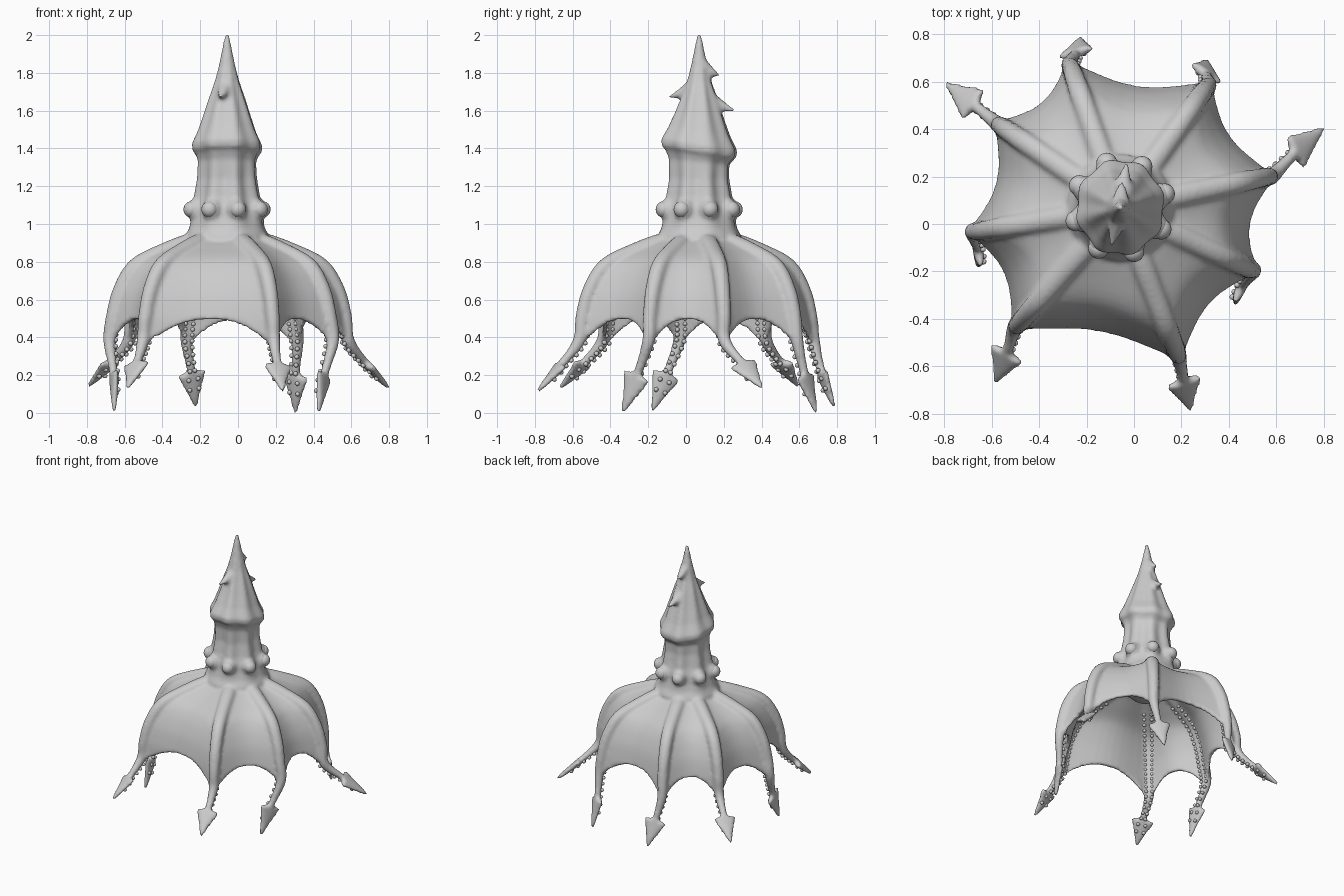
import bpy, bmesh
from math import sin, cos, pi, radians
from mathutils import Vector, Matrix

if "Cube" in bpy.data.objects:
    bpy.data.objects.remove(bpy.data.objects["Cube"])

CX, CY = -0.058, 0.07                       # body axis
C = Vector((CX, CY, 0))
UP = Vector((0, 0, 1))
# per arm: knee x, y, then tip x, y, z
ARMS = [(.61, .21, .80, .405, .13), (.33, .61, .305, .69, .0), (-.28, .70, -.225, .785, .03),
        (-.60, .44, -.795, .595, .14), (-.705, -.04, -.655, -.18, .01), (-.52, -.46, -.585, -.67, .13),
        (.20, -.59, .238, -.785, .115), (.525, -.21, .425, -.335, .0)]
# fraction of reach and height along the arched part of an arm
ARCH = [(.12, .93), (.30, .92), (.53, .865), (.78, .78), (.91, .65), (.97, .51), (1, .38)]
# position along arm, half width, half thickness (flat spade from 7 to 8)
SIZE = [(0, .05, .03), (3, .045, .04), (5, .038, .038), (6, .034, .034), (6.6, .026, .026),
        (6.97, .023, .023), (7.03, .08, .022), (7.12, .078, .022), (7.35, .055, .02),
        (7.6, .032, .017), (8, .007, .009)]


def lerp_table(table, x):
    for a, b in zip(table, table[1:]):
        if x <= b[0]:
            k = (x - a[0]) / (b[0] - a[0])
            return [p + (q - p) * k for p, q in zip(a[1:], b[1:])]
    return list(table[-1][1:])


def spline(P, u):
    i = min(int(u), len(P) - 2)
    t = u - i
    p0, p1, p2, p3 = P[max(i - 1, 0)], P[i], P[i + 1], P[min(i + 2, len(P) - 1)]
    return 0.5 * (2 * p1 + (p2 - p0) * t + (2 * p0 - 5 * p1 + 4 * p2 - p3) * t * t
                  + (3 * p1 - p0 - 3 * p2 + p3) * t ** 3)


def arm_path(arm):
    jx, jy, tx, ty, tz = arm
    reach = Vector((jx, jy, 0)) - C
    out = reach.normalized()
    P = [C + out * f * (reach.length - .025) + UP * z for f, z in ARCH]
    tip = Vector((tx, ty, tz))
    P.append(P[-1].lerp(tip, .47) - out * .01)
    P.append(tip)
    return P, out


def frame(P, u, out):
    d = (spline(P, min(u + .02, len(P) - 1)) - spline(P, max(u - .02, 0))).normalized()
    side = UP.cross(out)
    side = (side - d * side.dot(d)).normalized()
    n = d.cross(side)
    if n.dot(out + UP) < 0:
        n = -n
    return side, n


def skin(bm, rings, cap=True, loop=False):
    R = [[bm.verts.new(p) for p in ring] for ring in rings]
    for a, b in zip(R, R[1:] + R[:1] if loop else R[1:]):
        for k in range(len(a)):
            m = (k + 1) % len(a)
            bm.faces.new((a[k], a[m], b[m], b[k]))
    if cap:
        bm.faces.new(R[0][::-1])
        bm.faces.new(R[-1])


def oval(p, side, n, w, t, count=12):
    return [p + side * w * cos(2 * pi * k / count) + n * t * sin(2 * pi * k / count) for k in range(count)]


def finish(bm, name):
    bmesh.ops.recalc_face_normals(bm, faces=bm.faces)
    me = bpy.data.meshes.new(name)
    bm.to_mesh(me)
    bm.free()
    me.polygons.foreach_set("use_smooth", [True] * len(me.polygons))
    ob = bpy.data.objects.new(name, me)
    bpy.context.collection.objects.link(ob)
    return ob


body = bmesh.new()
paths = [arm_path(a) for a in ARMS]

# Head, neck and hub: z, radius, lobe depth, tilt of the hood rim
PROFILE = [(.77, .03, 0, 0), (.79, .10, 0, 0), (.86, .17, 0, 0), (.93, .225, 0, 0), (.98, .20, .02, 0),
           (1.03, .19, .04, 0), (1.09, .185, .05, 0), (1.15, .17, .07, 0), (1.24, .155, .07, 0),
           (1.33, .152, .05, .5), (1.365, .165, .04, 1), (1.385, .183, .04, 1), (1.42, .185, .04, 1),
           (1.49, .152, .05, .8), (1.58, .122, .06, .4), (1.68, .090, .07, 0), (1.76, .063, .06, 0),
           (1.85, .041, .04, 0), (1.93, .025, 0, 0), (2.0, .012, 0, 0)]
rings = []
for z, r, lobe, tilt in PROFILE:
    ring = []
    for k in range(64):
        a = 2 * pi * k / 64
        rr = r * (1 + lobe * cos(8 * (a - radians(17))))
        ring.append(Vector((CX + rr * cos(a), CY + rr * sin(a) * (1 + .08 * tilt), z - .03 * tilt * sin(a))))
    rings.append(ring)
skin(body, rings)

# Thorns on the hood
for z, ang, r0, r1 in [(1.67, 257, .05, .168), (1.785, 86, .03, .11), (1.60, 82, .08, .192)]:
    o = Vector((cos(radians(ang)), sin(radians(ang)), 0))
    pts = [C + o * r0 + UP * (z + .06), C + o * (r0 * .5 + r1 * .5) + UP * (z + .02), C + o * r1 + UP * z]
    s = UP.cross(o)
    skin(body, [oval(p, s, UP, w, w) for p, w in zip(pts, (.035, .026, .006))])

# Arms ending in flat spade tips
for P, out in paths:
    us = [i * .2 for i in range(35)] + [6.97] + [7.03 + .097 * i for i in range(11)]
    rings = []
    for u in us:
        w, t = lerp_table(SIZE, u)
        side, n = frame(P, min(u, 7.98), out)
        rings.append(oval(spline(P, min(u, 8)), side, n, w, t))
    skin(body, rings)

# Web skirt stretched between neighbouring arms, as an outer and an inner layer
NS, NT = 10, 24
outer, inner = [], []
for j in range(NT + 1):
    t = j / NT
    ring_out, ring_in = [], []
    for i in range(8):
        (A, oa), (B, ob_) = paths[i], paths[(i + 1) % 8]
        for k in range(NS):
            s = k / NS
            u = t * (6.25 - 1.15 * (1 - abs(2 * s - 1) ** 2.5))
            p = spline(A, u).lerp(spline(B, u), s)
            inward = Vector((CX - p.x, CY - p.y, 0)).normalized()
            p += inward * .05 * sin(pi * s) * min(1, 1.6 * t)
            n = frame(A, u, oa)[1].lerp(frame(B, u, ob_)[1], s).normalized()
            ring_out.append(p + n * .014)
            ring_in.append(p - n * .014)
    outer.append(ring_out)
    inner.append(ring_in)
skin(body, outer + inner[::-1], cap=False, loop=True)

# Eye sockets
eye_dirs = [Vector((cos(radians(17 + 45 * i)), sin(radians(17 + 45 * i)), 0)) for i in range(8)]
for o in eye_dirs:
    m = Matrix.Translation(C + o * .172 + UP * 1.075) @ Matrix.Diagonal((1, 1, 1.1, 1))
    bmesh.ops.create_uvsphere(body, u_segments=16, v_segments=10, radius=.054, matrix=m)

# Blend the parts into one skin, then bake the result
ob = finish(body, "body_with_webbed_arms")
rm = ob.modifiers.new("Blend", 'REMESH')
rm.mode = 'VOXEL'
rm.voxel_size = .0125
rm.use_smooth_shade = True
sm = ob.modifiers.new("Soften", 'SMOOTH')
sm.factor = .5
sm.iterations = 3
baked = bpy.data.meshes.new_from_object(ob.evaluated_get(bpy.context.evaluated_depsgraph_get()))
ob.modifiers.clear()
ob.data = baked

# Eyes
eyes = bmesh.new()
for o in eye_dirs:
    bmesh.ops.create_uvsphere(eyes, u_segments=20, v_segments=12, radius=.044,
                              matrix=Matrix.Translation(C + o * .195 + UP * 1.077))
finish(eyes, "eyes")

# Two rows of suckers under every arm
suckers = bmesh.new()
for P, out in paths:
    for i in range(24):
        u = 1.9 + .24 * i
        w, t = lerp_table(SIZE, u)
        side, n = frame(P, u, out)
        d = n.cross(side)
        for sgn in (-1, 1):
            p = spline(P, u) + side * sgn * min(w * .6, .026) - n * t * .85
            skin(suckers, [oval(p - n * h, side, d, r, r, 8)
                           for h, r in ((-.008, .011), (.003, .013), (.010, .009), (.013, .003))])
finish(suckers, "suckers")
